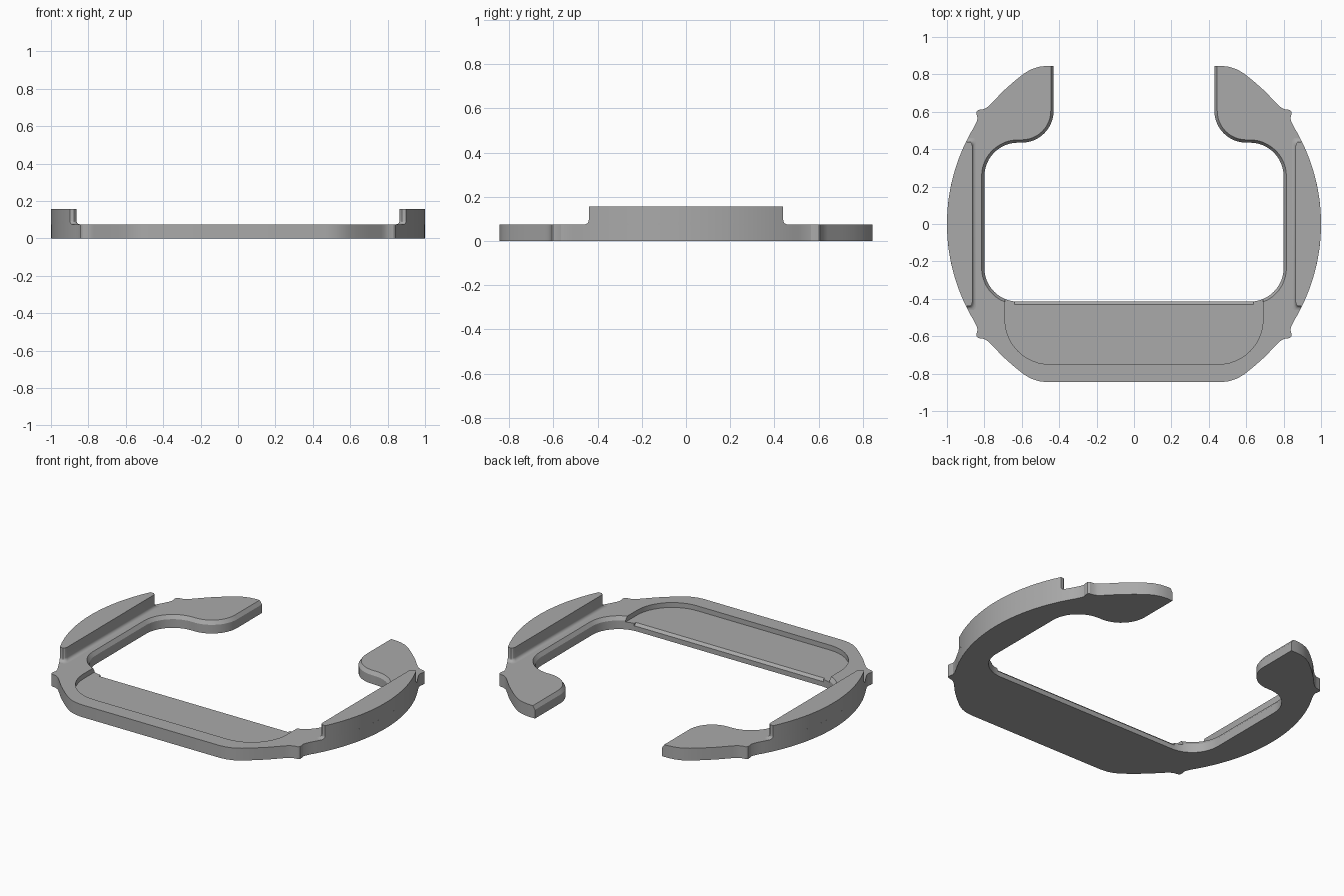
import bpy, bmesh
from math import sin, cos, radians, sqrt, pi

cube = bpy.data.objects.get("Cube")
if cube:
    bpy.data.objects.remove(cube)

THICK, TOP, FLOOR = 0.075, 0.157, 0.045

grey = bpy.data.materials.new("plain grey")
grey.use_nodes = True
grey.diffuse_color = (0.4, 0.4, 0.4, 1)
grey.node_tree.nodes["Principled BSDF"].inputs["Base Color"].default_value = (0.4, 0.4, 0.4, 1)


def arc(cx, cy, r, a0, a1, n=12):
    angles = [radians(a0 + (a1 - a0) * i / n) for i in range(n + 1)]
    return [(cx + r * cos(a), cy + r * sin(a)) for a in angles]


def loft(name, layers, cap_bottom=True):
    """Solid from (outline, z) layers that share one point count."""
    bm = bmesh.new()
    rings = [[bm.verts.new((x, y, z)) for x, y in pts] for pts, z in layers]
    n = len(rings[0])
    for low, high in zip(rings, rings[1:]):
        for i in range(n):
            j = (i + 1) % n
            bm.faces.new((low[i], low[j], high[j], high[i]))
    bm.faces.new(rings[-1])
    if cap_bottom:
        bm.faces.new(rings[0][::-1])
    bmesh.ops.recalc_face_normals(bm, faces=bm.faces)
    mesh = bpy.data.meshes.new(name)
    bm.to_mesh(mesh)
    bm.free()
    mesh.materials.append(grey)
    obj = bpy.data.objects.new(name, mesh)
    bpy.context.collection.objects.link(obj)
    return obj


def activate(obj):
    bpy.ops.object.select_all(action='DESELECT')
    obj.select_set(True)
    bpy.context.view_layer.objects.active = obj


def cut(obj, cutter):
    cutter.hide_render = True
    mod = obj.modifiers.new("cut", 'BOOLEAN')
    mod.operation, mod.solver, mod.object = 'DIFFERENCE', 'EXACT', cutter
    activate(obj)
    bpy.ops.object.modifier_apply(modifier=mod.name)
    bpy.data.objects.remove(cutter)


def mirrored(pts):
    return pts + [(-x, y) for x, y in reversed(pts)]


# Outer edge from the back tip to the side: rounded end, shoulder, small lug
shoulder = [(0.47, 0.845), (0.51, 0.84), (0.55, 0.827), (0.59, 0.803), (0.64, 0.763),
            (0.70, 0.71), (0.765, 0.642), (0.785, 0.624), (0.805, 0.614), (0.832, 0.61),
            (0.841, 0.602), (0.841, 0.585), (0.836, 0.565), (0.842, 0.545)]
SIDE = 31
side = arc(0, 0, 1, SIDE, -SIDE, 48)


def frame_outline(d):
    """Open ring outline; d pushes the inner edge into the material."""
    inner = arc(0.62, -0.235, 0.18 + d, -90, 0) + arc(0.62, 0.255, 0.18 + d, 0, 90)
    inner += arc(0.60, 0.605, 0.17 - d, -90, -180) + [(0.43 + d, 0.845)]
    front = [(x, -y) for x, y in reversed(shoulder)]
    return mirrored(inner + shoulder + side + front)


# Frame with a chamfered inner rim
frame = loft("frame", [(frame_outline(0), 0), (frame_outline(0), THICK - 0.022),
                       (frame_outline(0.015), THICK)])

# Shallow front pocket with rounded outer corners
pocket = mirrored(arc(0.45, -0.51, 0.24, -90, 0) + [(0.69, -0.38)])
cut(frame, loft("pocket_cutter", [(pocket, FLOOR), (pocket, 0.2)]))


# Chamfer along the open edge of the pocket floor
def strip(back):
    return [(-0.64, back), (0.64, back), (0.64, -0.38), (-0.64, -0.38)]


cut(frame, loft("floor_edge_cutter", [(strip(-0.415), FLOOR - 0.015),
                                      (strip(-0.431), FLOOR + 0.001)]))


# Raised side grips with a small fillet at the foot
def grip_outline(d, sign):
    end = 0.44 + d
    x0 = 0.864 - d
    inner = [(x0, end - 0.022), (x0 + 0.004, end - 0.009), (x0 + 0.013, end - 0.001)]
    outer = []
    for i in range(41):
        y = end * cos(pi * i / 40)
        outer.append((sqrt(1 - y * y), y))
    low = [(x, -y) for x, y in reversed(inner)]
    return [(sign * x, y) for x, y in inner + outer + low]


parts = [frame]
for label, sign in (("left", 1), ("right", -1)):
    layers = []
    for i in range(6):
        a = pi / 2 * i / 5
        layers.append((grip_outline(0.02 * (1 - sin(a)), sign), THICK + 0.02 * (1 - cos(a))))
    layers.append((grip_outline(0, sign), TOP))
    parts.append(loft(label + "_grip", layers, cap_bottom=False))

for part in parts:
    activate(part)
    bpy.ops.object.shade_smooth_by_angle(angle=radians(30))
